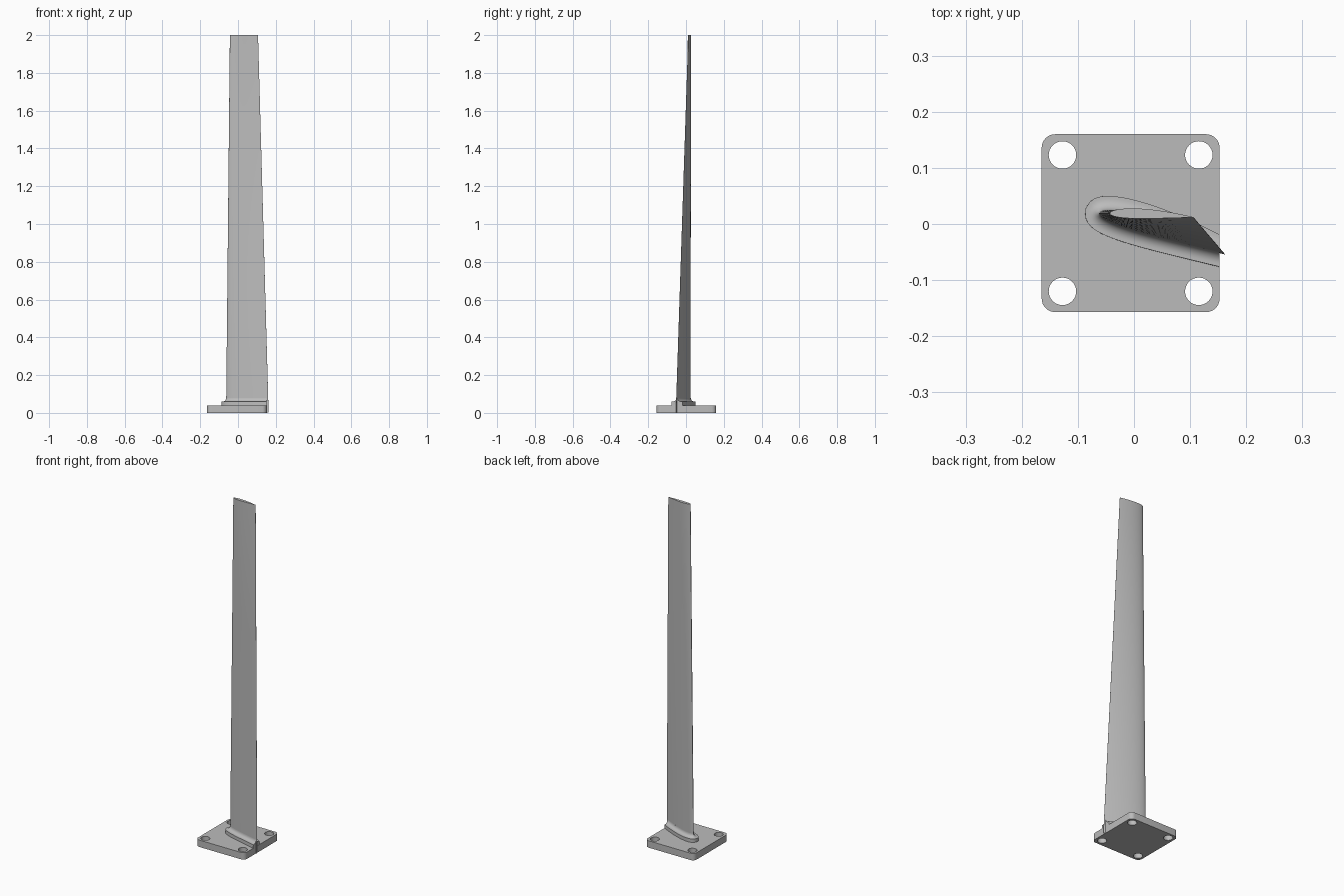
import bpy
import bmesh
from math import sin, cos, pi, sqrt
from mathutils import Vector

old = bpy.data.objects.get("Cube")
if old:
    bpy.data.objects.remove(old)

grey = bpy.data.materials.new("light grey")
grey.use_nodes = True
COLOUR = (0.5, 0.5, 0.5, 1)
grey.diffuse_color = COLOUR
grey.node_tree.nodes["Principled BSDF"].inputs["Base Color"].default_value = COLOUR

HEIGHT = 2.0
PLATE_TOP = 0.04
PLATE_RIGHT = 0.152
CENTRE = Vector((-0.006, 0.0015))
STEPS = 24


def finish(name, bm):
    bmesh.ops.recalc_face_normals(bm, faces=bm.faces[:])
    mesh = bpy.data.meshes.new(name)
    bm.to_mesh(mesh)
    bm.free()
    obj = bpy.data.objects.new(name, mesh)
    bpy.context.collection.objects.link(obj)
    mesh.materials.append(grey)
    bpy.ops.object.select_all(action='DESELECT')
    obj.select_set(True)
    bpy.context.view_layer.objects.active = obj
    bpy.ops.object.shade_smooth_by_angle(angle=pi / 6)


def section(z, offset=0.0):
    """Airfoil outline at height z, pushed outward by offset."""
    f = z / HEIGHT
    lead = Vector((-0.063, 0.02)).lerp(Vector((-0.043, 0.019)), f)
    trail = Vector((0.162, -0.054)).lerp(Vector((0.106, 0.012)), f)
    chord = trail - lead
    up = Vector((-chord.y, chord.x))
    pts = []
    for i in range(-STEPS, STEPS + 1):
        t = 1 - cos(pi / 2 * abs(i) / STEPS)
        half = 0.6 * (0.2969 * sqrt(t) - 0.126 * t - 0.3516 * t**2
                      + 0.2843 * t**3 - 0.1015 * t**4)
        side = 1 if i < 0 else -1
        pts.append(lead + chord * t + up * (side * half + 0.06 * t * (1 - t)))
    ring = []
    for i, p in enumerate(pts):
        tangent = (pts[min(i + 1, len(pts) - 1)] - pts[max(i - 1, 0)]).normalized()
        q = p + Vector((tangent.y, -tangent.x)) * offset
        ring.append((q.x, q.y, z))
    return ring


def loft(rings):
    """Join closed rings into a capped solid."""
    bm = bmesh.new()
    rows = [[bm.verts.new(p) for p in ring] for ring in rings]
    for a, b in zip(rows, rows[1:]):
        for i in range(len(a)):
            j = (i + 1) % len(a)
            bm.faces.new((a[i], a[j], b[j], b[i]))
    bm.faces.new(rows[0])
    bm.faces.new(rows[-1])
    return bm


# Mounting plate with rounded corners and four bolt holes
def arc(centre, radius, start, sweep, count):
    return [centre + radius * Vector((cos(start + sweep * k / count),
                                      sin(start + sweep * k / count)))
            for k in range(count + 1)]


corners = [(1, 1), (-1, 1), (-1, -1), (1, -1)]
outline, holes = [], []
for n, (sx, sy) in enumerate(corners):
    outline += arc(CENTRE + 0.1345 * Vector((sx, sy)), 0.024, n * pi / 2, pi / 2, 8)
    holes.append(arc(CENTRE + 0.1215 * Vector((sx, sy)), 0.0245, 0, 2 * pi, 32)[:-1])

bm = bmesh.new()
for loop in [outline] + holes:
    verts = [bm.verts.new((p.x, p.y, 0)) for p in loop]
    for i, v in enumerate(verts):
        bm.edges.new((v, verts[(i + 1) % len(verts)]))
bmesh.ops.triangle_fill(bm, edges=bm.edges[:], use_beauty=True, normal=(0, 0, 1))
top = bmesh.ops.extrude_face_region(bm, geom=bm.faces[:])["geom"]
bmesh.ops.translate(bm, vec=(0, 0, PLATE_TOP),
                    verts=[g for g in top if isinstance(g, bmesh.types.BMVert)])
finish("mounting_plate", bm)

# Tapered, twisted blade running down through the plate
LEVELS = 20
finish("blade", loft([section(max(0.001, HEIGHT * k / LEVELS))
                      for k in range(LEVELS + 1)]))

# Raised collar with a concave fillet up to the blade, trimmed at the plate edge
rings = [section(PLATE_TOP - 0.001, 0.025), section(0.06, 0.025)]
for k in range(9):
    a = pi / 2 * k / 8
    rings.append(section(0.06 + 0.02 * (1 - cos(a)), 0.02 * (1 - sin(a))))
bm = loft(rings)
cut = bmesh.ops.bisect_plane(bm, geom=bm.verts[:] + bm.edges[:] + bm.faces[:],
                             plane_co=(PLATE_RIGHT, 0, 0), plane_no=(1, 0, 0),
                             clear_outer=True)["geom_cut"]
bmesh.ops.triangle_fill(bm, use_beauty=True, edges=[
    g for g in cut if isinstance(g, bmesh.types.BMEdge)])
finish("blade_collar", bm)
